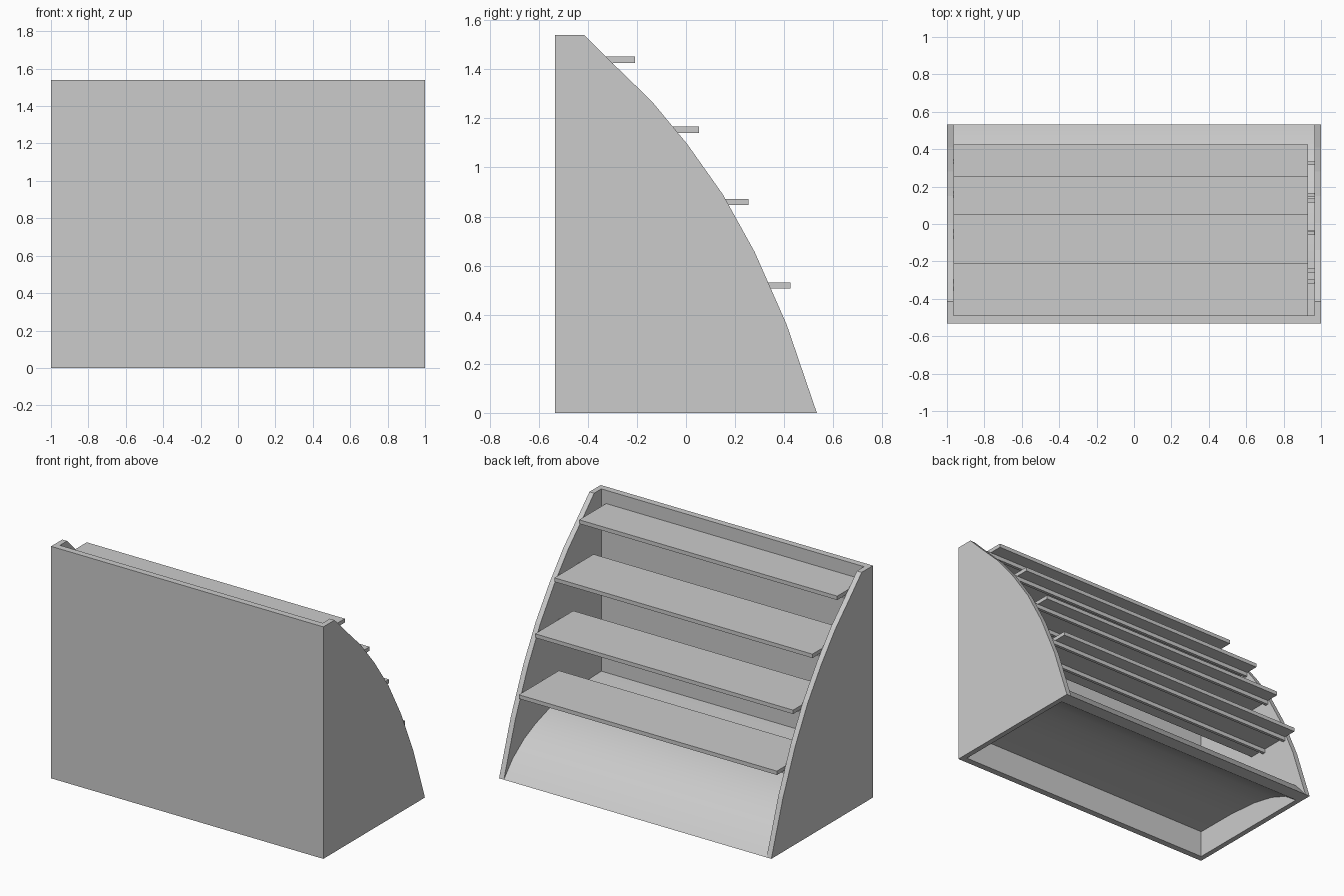
import bpy, math

if "Cube" in bpy.data.objects:
    bpy.data.objects.remove(bpy.data.objects["Cube"])


def extrude_profile(name, pts, x0, x1):
    """Solid made from a (y, z) outline swept from x0 to x1."""
    n = len(pts)
    verts = [(x, y, z) for x in (x0, x1) for y, z in pts]
    faces = [tuple(range(n))[::-1], tuple(range(n, 2 * n))]
    faces += [(i, (i + 1) % n, n + (i + 1) % n, n + i) for i in range(n)]
    me = bpy.data.meshes.new(name)
    me.from_pydata(verts, [], faces)
    ob = bpy.data.objects.new(name, me)
    bpy.context.collection.objects.link(ob)
    # consistent outward normals
    bpy.context.view_layer.objects.active = ob
    ob.select_set(True)
    bpy.ops.object.mode_set(mode='EDIT')
    bpy.ops.mesh.select_all(action='SELECT')
    bpy.ops.mesh.normals_make_consistent(inside=False)
    bpy.ops.object.mode_set(mode='OBJECT')
    ob.select_set(False)
    return ob


def box(name, x0, x1, y0, y1, z0, z1):
    return extrude_profile(name, [(y0, z0), (y1, z0), (y1, z1), (y0, z1)], x0, x1)


IN = 0.965      # inner face of the side panels
BACK = -0.49    # inner face of the back panel

# Curved side panels
side = [(-0.533, 0), (0.533, 0), (0.41, 0.36), (0.28, 0.655), (0.15, 0.89),
        (0.005, 1.095), (-0.14, 1.27), (-0.31, 1.435), (-0.415, 1.54), (-0.533, 1.54)]
extrude_profile("side_panel_right", side, IN, 1.0)
extrude_profile("side_panel_left", side, -1.0, -IN)

# Back panel
box("back_panel", -IN, IN, -0.533, BACK, 0, 1.54)

# Curved kick ramp, open underneath
outer = [(0.533, 0), (0.44, 0.105), (0.32, 0.19), (0.2, 0.245), (0.06, 0.29),
         (-0.2, 0.322), (BACK, 0.33)]
inner = [(BACK, 0.18), (-0.2, 0.178), (0.03, 0.16), (0.2, 0.125), (0.33, 0.075), (0.44, 0)]
ramp = extrude_profile("kick_ramp", outer + inner, -IN, IN)
bpy.context.view_layer.objects.active = ramp
ramp.select_set(True)
bpy.ops.object.shade_smooth_by_angle(angle=math.radians(30))
ramp.select_set(False)

# Shelves (front y, depth, top z), each on two support battens
shelves = [(0.425, 0.42, 0.532), (0.255, 0.40, 0.872),
           (0.052, 0.41, 1.166), (-0.208, 0.282, 1.452)]
T = 0.026
for i, (front, depth, top) in enumerate(shelves, 1):
    box(f"shelf_{i}", -IN, 0.93, front - depth, front, top - T, top)
    for j, off in enumerate((0.1, 0.3), 1):
        y = front - off
        if y - 0.01 > BACK:
            box(f"shelf_{i}_batten_{j}", -IN, IN, y - 0.01, y + 0.01,
                top - T - 0.027, top - T)
